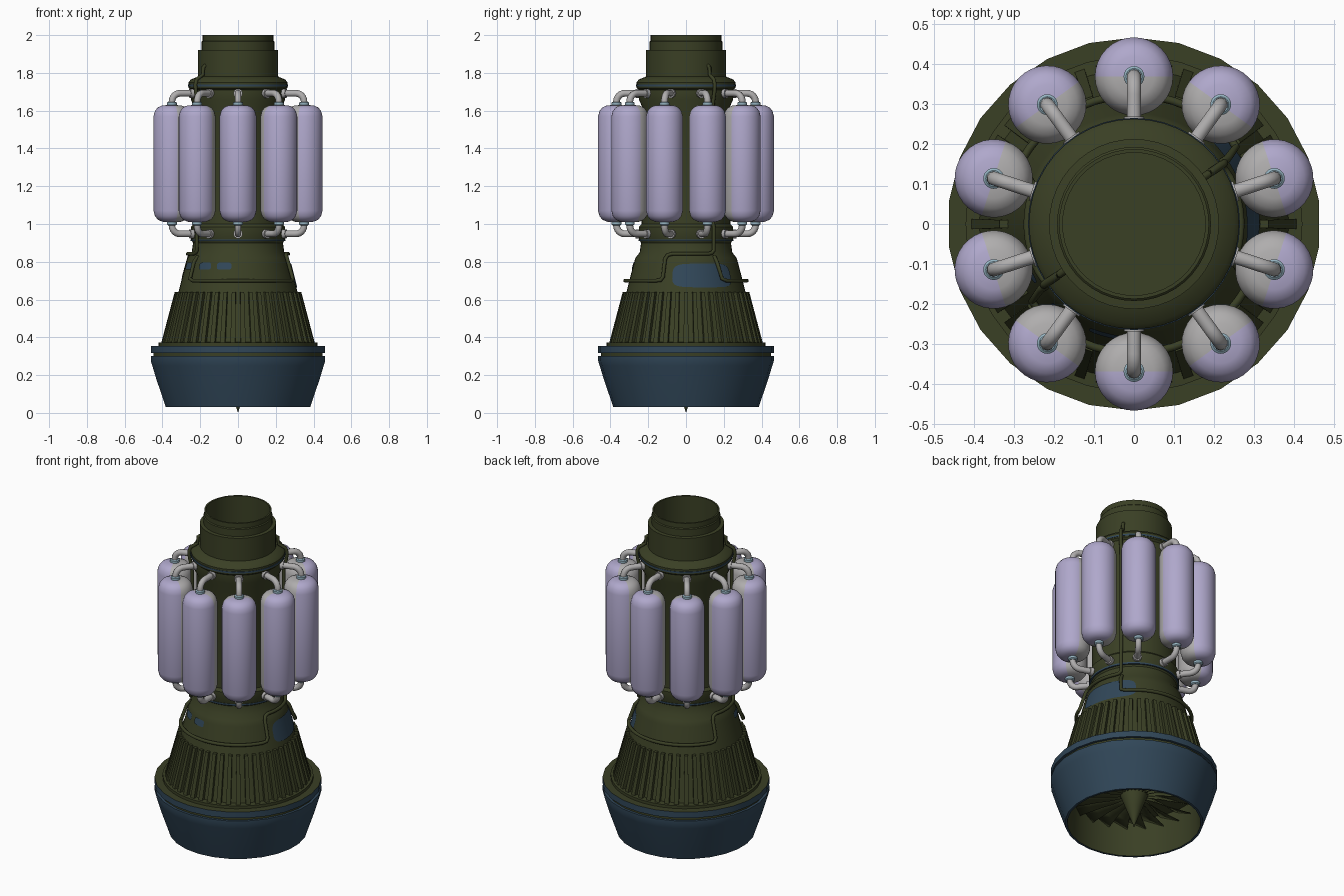
import bpy, bmesh, math
from mathutils import Vector

if "Cube" in bpy.data.objects:
    bpy.data.objects.remove(bpy.data.objects["Cube"])

def mat(name, c):
    m = bpy.data.materials.new(name)
    m.diffuse_color = (*c, 1)
    m.use_nodes = True
    m.node_tree.nodes["Principled BSDF"].inputs["Base Color"].default_value = m.diffuse_color
    return m

OLIVE = mat("olive", (.042, .050, .018))
BLUE = mat("navy_blue", (.030, .062, .098))
LAV = mat("lavender", (.43, .39, .60))
GREY = mat("light_grey", (.43, .42, .42))
TEAL = mat("pale_teal", (.30, .45, .53))

def smooth(ob, angle=32):
    bpy.ops.object.select_all(action='DESELECT')
    ob.select_set(True)
    bpy.context.view_layer.objects.active = ob
    bpy.ops.object.shade_smooth_by_angle(angle=math.radians(angle))

def finish(name, bm, mats, rule=None, recalc=True):
    if recalc:
        bmesh.ops.recalc_face_normals(bm, faces=bm.faces)
    bm.normal_update()
    if rule:
        for f in bm.faces:
            f.material_index = rule(f)
    me = bpy.data.meshes.new(name)
    bm.to_mesh(me)
    bm.free()
    for m in mats:
        me.materials.append(m)
    ob = bpy.data.objects.new(name, me)
    bpy.context.collection.objects.link(ob)
    smooth(ob)
    return ob

def lathe(name, prof, mats, segs=40, center=(0, 0), loop=False, rule=None):
    """Spin (r, z) points about a vertical axis."""
    bm = bmesh.new()
    rings = []
    for r, z in prof:
        n = segs if r > 1e-6 else 1
        rings.append([bm.verts.new((center[0] + r * math.cos(2 * math.pi * i / segs + math.pi / 2),
                                    center[1] + r * math.sin(2 * math.pi * i / segs + math.pi / 2), z))
                      for i in range(n)])
    for a, b in zip(rings, rings[1:] + ([rings[0]] if loop else [])):
        for i in range(segs):
            j = (i + 1) % segs
            q = [a[i % len(a)], a[j % len(a)], b[j % len(b)], b[i % len(b)]]
            q = list(dict.fromkeys(q))
            if len(q) > 2:
                bm.faces.new(q)
    return finish(name, bm, mats, rule)

def tube(name, pts, radius, m, res=3):
    """Round pipe along a polyline."""
    cu = bpy.data.curves.new(name, 'CURVE')
    cu.dimensions = '3D'
    cu.bevel_depth = radius
    cu.bevel_resolution = res
    cu.use_fill_caps = True
    sp = cu.splines.new('POLY')
    sp.points.add(len(pts) - 1)
    for p, q in zip(sp.points, pts):
        p.co = (*q, 1)
    ob = bpy.data.objects.new(name, cu)
    bpy.context.collection.objects.link(ob)
    cu.materials.append(m)
    bpy.ops.object.select_all(action='DESELECT')
    ob.select_set(True)
    bpy.context.view_layer.objects.active = ob
    bpy.ops.object.convert(target='MESH')
    smooth(bpy.context.view_layer.objects.active, 40)
    return bpy.context.view_layer.objects.active

def radial(f):
    c = f.calc_center_median()
    return f.normal.dot(Vector((c.x, c.y, 0)).normalized())

# intake cowl: blue outside, olive inside
lathe("intake_cowl", [(.385, .03), (.40, .075), (.436, .18), (.457, .25), (.465, .275), (.465, .30),
                      (.365, .30), (.368, .15), (.37, .05), (.372, .03)],
      [BLUE, OLIVE], 26, loop=True, rule=lambda f: int(radial(f) < -.3))
lathe("cowl_spacer", [(.36, .29), (.45, .29), (.45, .33), (.36, .33)], [OLIVE], 26, loop=True)
lathe("cowl_ring", [(.36, .318), (.465, .318), (.465, .355), (.36, .355)], [BLUE, OLIVE], 26,
      loop=True, rule=lambda f: int(f.normal.z > .5))

# main casing, from the fan bulkhead up to the open exhaust
lathe("engine_casing", [(0, .27), (.37, .27), (.37, .35), (.42, .352), (.42, .372), (.386, .375),
                        (.315, .64), (.277, .79), (.268, .82), (.245, .85), (.238, .90), (.25, .92),
                        (.25, .985), (.235, 1.0), (.232, 1.62), (.25, 1.66), (.25, 1.71),
                        (.262, 1.72), (.262, 1.75), (.25, 1.765), (.212, 1.78), (.212, 1.92),
                        (.192, 1.922), (.192, 1.965), (.187, 1.97), (.187, 2.0), (.178, 2.0),
                        (.178, 1.70), (0, 1.70)], [OLIVE], 44)
for z, r in ((.914, .252), (1.733, .2645)):
    lathe("blue_seam_ring", [(r - .02, z - .005), (r, z - .005), (r, z + .005), (r - .02, z + .005)],
          [BLUE], 44, loop=True)

# cooling fins around the cone
bm = bmesh.new()
N = 46
for k in range(N):
    a = 2 * math.pi * k / N
    c, s = math.cos(a), math.sin(a)
    v = [bm.verts.new((r * c - t * s, r * s + t * c, z))
         for z, ri, ro, w in ((.372, .375, .406, .013), (.64, .30, .335, .010))
         for r, t in ((ri, -w), (ro, -w), (ro, w), (ri, w))]
    for q in ((0, 1, 2, 3), (4, 5, 6, 7), (0, 1, 5, 4), (1, 2, 6, 5), (2, 3, 7, 6), (3, 0, 4, 7)):
        bm.faces.new([v[i] for i in q])
finish("cooling_fins", bm, [OLIVE])

# fan blades and spinner
bm = bmesh.new()
B = 22
for k in range(B):
    a = 2 * math.pi * k / B
    v = []
    for i in range(5):
        r = .06 + .305 * i / 4
        w = .055 / max(r, .12) if r < .2 else .17
        w = min(w, .22)
        v.append([bm.verts.new((r * math.cos(a + d), r * math.sin(a + d), z))
                  for d, z in ((-w, .20), (w, .262))])
    for p, q in zip(v, v[1:]):
        bm.faces.new((p[0], p[1], q[1], q[0]))
fan = finish("fan_blades", bm, [OLIVE])
so = fan.modifiers.new("thickness", 'SOLIDIFY')
so.thickness = .005
lathe("fan_spinner", [(0, 0), (.008, .025), (.045, .12), (.075, .20), (.08, .27), (0, .27)], [OLIVE], 24)

# tank and its two elbows, built on +x then repeated ten times
R = .368
def tank_rule(f):
    return int(f.calc_center_median().x < R - .002)

end = [(0, 0), (.05, .002), (.075, .013), (.09, .032), (.0975, .06)]
tank_prof = [(r, 1.01 + d) for r, d in end] + [(r, 1.63 - d) for r, d in reversed(end)]
parts = [lathe("tank", tank_prof, [LAV, GREY], 32, center=(R, 0), rule=tank_rule)]
for s, nm in ((1, "upper"), (-1, "lower")):
    def zz(d):
        return 1.32 + s * d
    b = .045
    pts = [(R, 0, zz(.30))]
    pts += [(R - b + b * math.cos(t * math.pi / 12), 0, zz(.372 - b + b * math.sin(t * math.pi / 12)))
            for t in range(7)]
    pts.append((.235, 0, zz(.372)))
    parts.append(tube(nm + "_elbow_pipe", pts, .018, GREY))
    parts.append(lathe(nm + "_tank_collar", [(0, zz(.30)), (.026, zz(.30)), (.026, zz(.322)),
                                             (.020, zz(.327)), (0, zz(.327))], [TEAL], 20, center=(R, 0)))
    parts.append(tube(nm + "_pipe_flange", [(.24, 0, zz(.372)), (.268, 0, zz(.372))], .025, GREY))
for k in range(10):
    ang = math.radians(18 + 36 * k)
    for p in parts:
        o = p if k == 0 else p.copy()
        if k:
            bpy.context.collection.objects.link(o)
        o.rotation_euler.z = ang

# two service lines wrapping the casing, half a turn apart
def pol(deg, r, z):
    a = math.radians(deg)
    return (r * math.cos(a), r * math.sin(a), z)

for off in (0, 180):
    path = [(34, .205, 1.84), (34, .222, 1.83), (34, .225, 1.79), (34, .265, 1.765), (34, .272, 1.74),
            (34, .27, 1.70), (34, .255, 1.64), (34, .255, 1.02), (34, .263, .98), (34, .263, .90),
            (34, .262, .86), (31, .264, .846)]
    path += [(d, .266, .842) for d in range(26, -19, -6)]
    path += [(-21, .272, .835), (-23, .283, .815), (-23, .312, .72), (-25, .319, .703)]
    path += [(d, .322, .70) for d in range(-30, -141, -6)]
    path += [(-143, .318, .71), (-145, .285, .80), (-145, .26, .83)]
    tube("service_line", [pol(d + off, r, z) for d, r, z in path], .010, OLIVE)

# blue painted panels lying on the cone
def panel(a0, a1, z0, z1, n=16):
    bm = bmesh.new()
    cols = []
    for i in range(n + 1):
        t = -math.cos(math.pi * i / n) * .999
        h = (z1 - z0) / 2 * (1 - abs(t) ** 5) ** .25
        a = (a0 + a1) / 2 + t * (a1 - a0) / 2
        cols.append([bm.verts.new(pol(a, .315 - (z - .64) * .253 + .005, z))
                     for z in ((z0 + z1) / 2 - h, (z0 + z1) / 2 + h)])
    for p, q in zip(cols, cols[1:]):
        bm.faces.new((p[0], q[0], q[1], p[1]))
    finish("blue_panel", bm, [BLUE], recalc=False)

panel(-14, 52, .665, .79)
for a in (203, 232, 255):
    panel(a - 8, a + 8, .758, .796)
